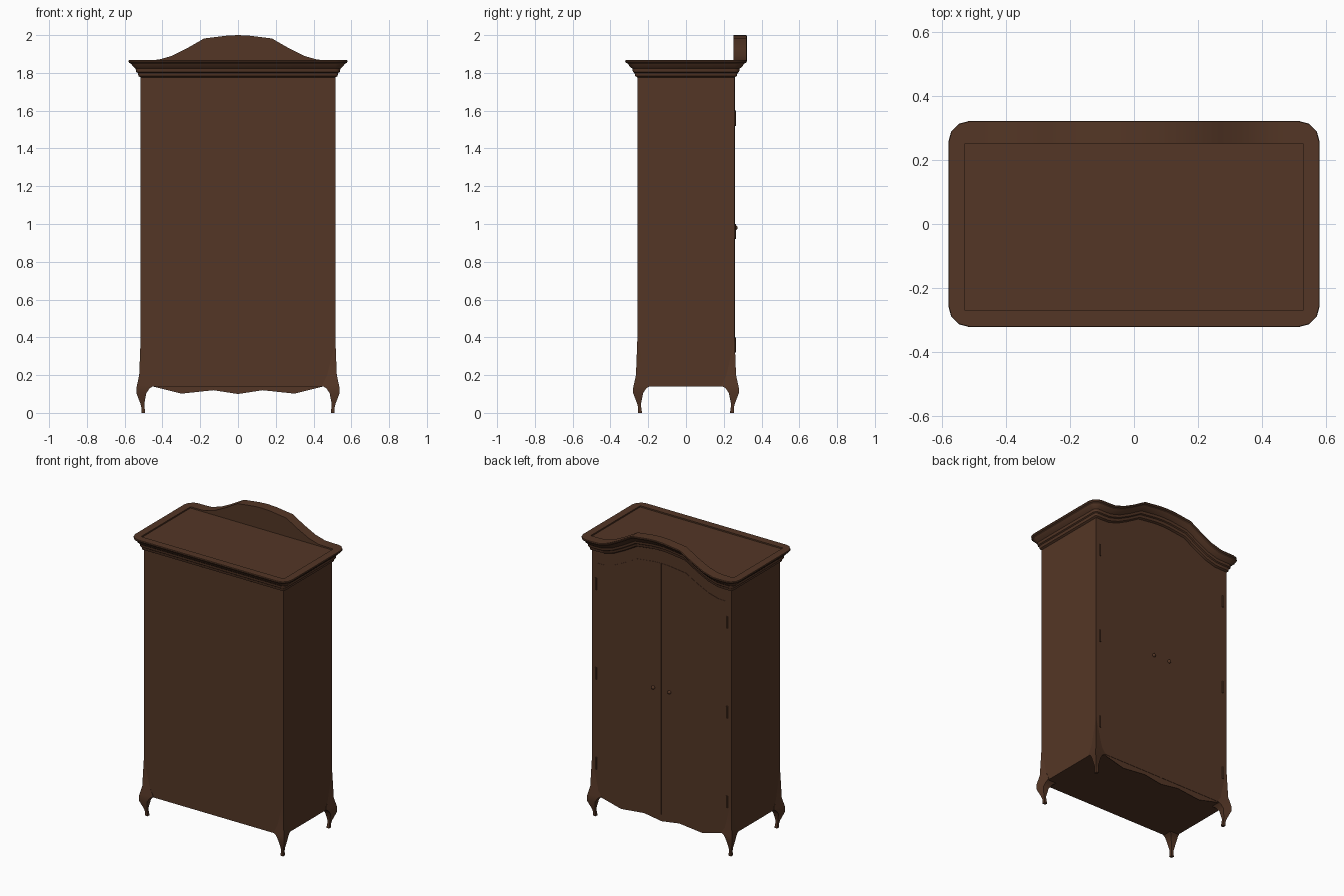
import bpy, bmesh, math
from mathutils import Matrix

if "Cube" in bpy.data.objects:
    bpy.data.objects.remove(bpy.data.objects["Cube"])

HX, HY = 0.515, 0.257      # body half sizes
RIM = 1.868                # flat cornice top

wood = bpy.data.materials.new("dark brown wood")
wood.diffuse_color = (0.088, 0.037, 0.019, 1)
wood.use_nodes = True
wood.node_tree.nodes["Principled BSDF"].inputs["Base Color"].default_value = wood.diffuse_color


def finish(bm, name, angle=30):
    bmesh.ops.recalc_face_normals(bm, faces=bm.faces)
    me = bpy.data.meshes.new(name)
    bm.to_mesh(me)
    bm.free()
    me.materials.append(wood)
    ob = bpy.data.objects.new(name, me)
    bpy.context.collection.objects.link(ob)
    bpy.ops.object.select_all(action='DESELECT')
    ob.select_set(True)
    bpy.context.view_layer.objects.active = ob
    bpy.ops.object.shade_smooth_by_angle(angle=math.radians(angle))
    return ob


def box(name, x0, x1, y0, y1, z0, z1):
    bm = bmesh.new()
    bmesh.ops.create_cube(bm, size=1)
    for v in bm.verts:
        v.co = (x0 + (v.co.x + .5) * (x1 - x0), y0 + (v.co.y + .5) * (y1 - y0),
                z0 + (v.co.z + .5) * (z1 - z0))
    return finish(bm, name)


def plate(name, outline, y0, y1):
    """Extrude an x-z outline along y."""
    bm = bmesh.new()
    f = bm.faces.new([bm.verts.new((x, y0, z)) for x, z in outline])
    ext = bmesh.ops.extrude_face_region(bm, geom=[f])
    for v in ext["geom"]:
        if isinstance(v, bmesh.types.BMVert):
            v.co.y = y1
    return finish(bm, name)


def loft(bm, rings):
    vr = [[bm.verts.new(p) for p in r] for r in rings]
    n = len(vr[0])
    for a, b in zip(vr, vr[1:]):
        for i in range(n):
            j = (i + 1) % n
            bm.faces.new((a[i], a[j], b[j], b[i]))
    bm.faces.new(vr[0])
    bm.faces.new(vr[-1])


# arch of the door side: height added to the straight cornice
ARCH = [(0, .132), (.06, .129), (.18, .114), (.27, .062), (.35, .022), (.42, .002), (.47, 0)]


def arch(x):
    x = abs(x)
    for (a, p), (b, q) in zip(ARCH, ARCH[1:]):
        if x <= b:
            return p + (q - p) * (x - a) / (b - a)
    return 0


XS = [-x for x, h in reversed(ARCH)] + [x for x, h in ARCH[1:]]

# cabinet carcass
box("cabinet_body", -HX, HX, -HY, HY - .003, .14, 1.855)

# arched front panel with scalloped apron
wave = [(-HX, .14), (-.45, .14), (-.30, .102), (-.13, .12), (0, .10),
        (.13, .12), (.30, .102), (.45, .14), (HX, .14)]
top = [(HX, 1.80)] + [(x, 1.80 + arch(x)) for x in reversed(XS)] + [(-HX, 1.80)]
plate("front_panel_with_apron", wave + top, HY - .004, HY)

# pair of doors following the arch
for s, side in ((1, "left"), (-1, "right")):
    up = [(s * x, 1.70 + .95 * arch(x)) for x in (.47, .42, .35, .27, .18, .06, .002)]
    plate(side + "_door", [(s * .002, .145), (s * .47, .145)] + up, HY - .001, HY + .002)

# moulded cornice swept round the top, rising over the doors
plan = []                  # base x, base y, outward x, outward y, rise
for cx, cy, start in ((HX, HY, 0), (-HX, HY, 90), (-HX, -HY, 180), (HX, -HY, 270)):
    for k in range(4):
        a = math.radians(start + 30 * k)
        plan.append((cx, cy, math.cos(a), math.sin(a), 0))
    if start == 0:
        plan += [(x, HY, 0, 1, arch(x)) for x in reversed(XS)]
profile = [(-.002, 1.775), (.012, 1.783), (.016, 1.80), (.024, 1.805), (.027, 1.822),
           (.042, 1.835), (.050, 1.848), (.062, 1.854), (.065, 1.862), (.063, RIM)]
rings = [[(bx + o * dx, by + o * dy, z + h) for bx, by, dx, dy, h in plan] for o, z in profile]


def inner(z, rise):
    # square inner edge of the rim
    return [(math.copysign(.528, bx) if abs(bx) > .5 else bx,
             .252 if by > 0 else -.27, z + h * rise) for bx, by, dx, dy, h in plan]


rings += [inner(RIM, 1), inner(1.859, 0)]
bm = bmesh.new()
loft(bm, rings)
bmesh.ops.remove_doubles(bm, verts=bm.verts, dist=.0001)
finish(bm, "arched_cornice")

# cabriole legs: height, outer corner, wing edge, inner edge
LEG = [(.38, .516, .514, .510), (.20, .523, .515, .472), (.145, .535, .518, .445),
       (.13, .538, .522, .468), (.105, .538, .525, .485), (.05, .517, .514, .496),
       (.03, .512, .511, .495), (0, .511, .511, .491)]
for sx in (1, -1):
    for sy in (1, -1):
        rings = [[(sx * x, sy * (y - HX + HY), z) for x, y in ((o, o), (w, i), (i, i), (i, w))]
                 for z, o, w, i in LEG]
        bm = bmesh.new()
        loft(bm, rings)
        finish(bm, ("front" if sy < 0 else "back") + "_leg")

# hinges and knobs
for s in (1, -1):
    for z in (.36, .96, 1.56):
        bm = bmesh.new()
        bmesh.ops.create_cone(bm, cap_ends=True, segments=8, radius1=.006, radius2=.006, depth=.08,
                              matrix=Matrix.Translation((s * .485, HY + .001, z)))
        finish(bm, "hinge")
    bm = bmesh.new()
    bmesh.ops.create_uvsphere(bm, u_segments=12, v_segments=8, radius=.012,
                              matrix=Matrix.Translation((s * .06, HY + .004, .98)))
    finish(bm, "door_knob", 60)
